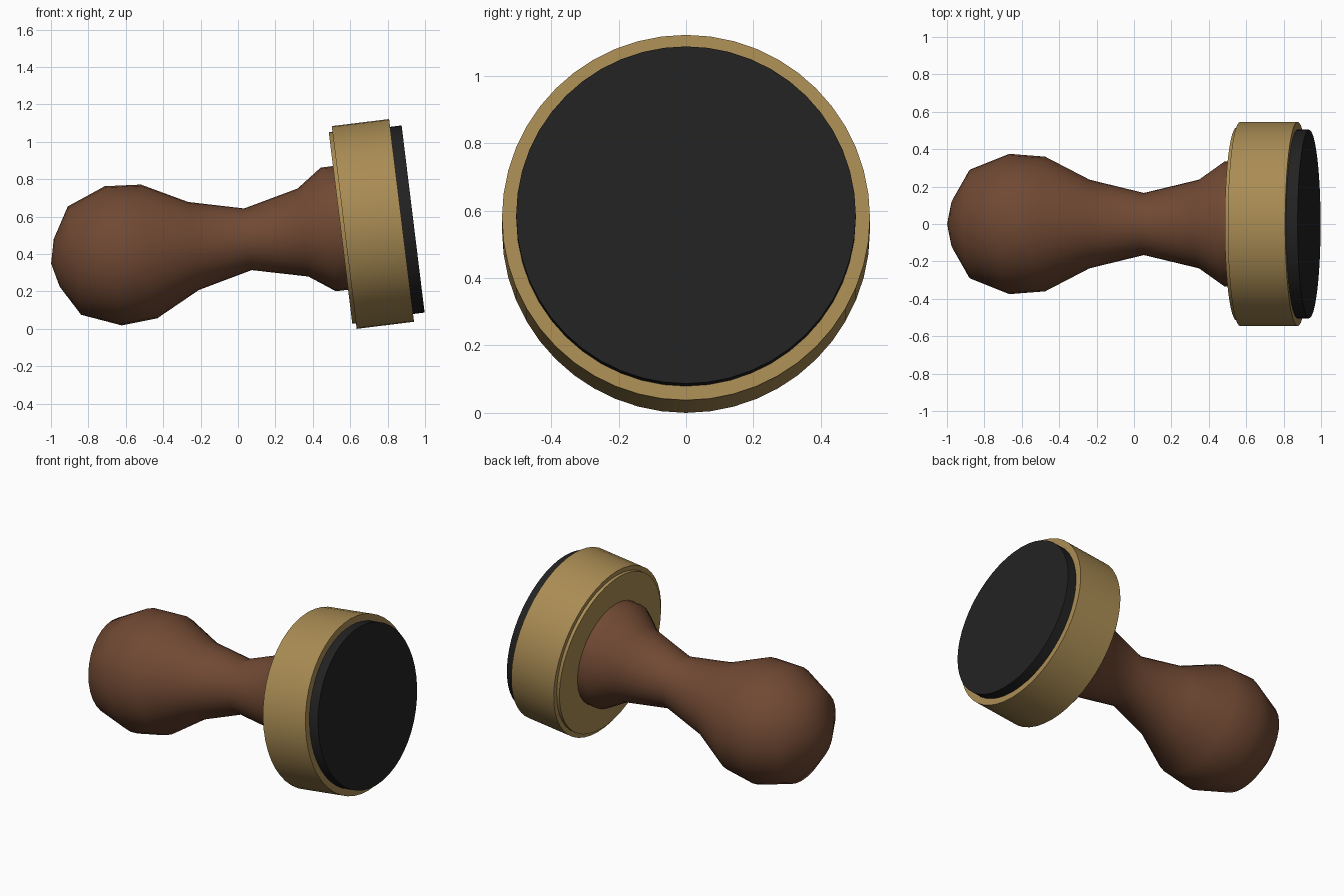
import bpy, bmesh, math
from mathutils import Matrix

cube = bpy.data.objects.get("Cube")
if cube:
    bpy.data.objects.remove(cube)

# Shared tilted axis: local z runs from the grip towards the pad
TILT = Matrix.Translation((0.568, 0, 0.542)) @ Matrix.Rotation(math.radians(83), 4, 'Y')


def material(name, rgb):
    m = bpy.data.materials.new(name)
    m.use_nodes = True
    m.diffuse_color = (*rgb, 1)
    bsdf = next(n for n in m.node_tree.nodes if n.type == 'BSDF_PRINCIPLED')
    bsdf.inputs["Base Color"].default_value = (*rgb, 1)
    bsdf.inputs["Roughness"].default_value = 0.7
    return m


def lathe(name, profile, segments, mat, angle):
    """Revolve (radius, distance along axis) points into a closed solid."""
    bm = bmesh.new()
    verts = [bm.verts.new((r, 0, s)) for r, s in profile]
    edges = [bm.edges.new(pair) for pair in zip(verts, verts[1:])]
    bmesh.ops.spin(bm, geom=verts + edges, cent=(0, 0, 0), axis=(0, 0, 1),
                   angle=math.tau, steps=segments, use_duplicate=False)
    bmesh.ops.remove_doubles(bm, verts=bm.verts, dist=1e-4)
    bmesh.ops.recalc_face_normals(bm, faces=bm.faces)
    mesh = bpy.data.meshes.new(name)
    bm.to_mesh(mesh)
    bm.free()
    mesh.transform(TILT)
    mesh.materials.append(mat)
    obj = bpy.data.objects.new(name, mesh)
    bpy.context.collection.objects.link(obj)
    bpy.ops.object.select_all(action='DESELECT')
    obj.select_set(True)
    bpy.context.view_layer.objects.active = obj
    bpy.ops.object.shade_smooth_by_angle(angle=math.radians(angle))
    return obj


def disc(name, radius, back, front, mat):
    return lathe(name, [(0, back), (radius, back), (radius, front), (0, front)], 48, mat, 30)


wood = material("brown wood", (0.162, 0.066, 0.033))
brass = material("brass", (0.40, 0.262, 0.088))
rubber = material("black rubber", (0.016, 0.016, 0.016))

# Turned grip: rounded knob, narrow waist, flared foot
lathe("handle", [(0, -1.579), (0.128, -1.549), (0.292, -1.453), (0.375, -1.244),
                 (0.36, -1.051), (0.237, -0.812), (0.166, -0.519), (0.237, -0.222),
                 (0.333, -0.086), (0.333, 0.0), (0, 0.0)], 32, wood, 60)

# Stamp head: thin back plate, wide body, printing pad
disc("back_plate", 0.516, -0.02, 0.05, brass)
disc("head", 0.546, 0.0, 0.309, brass)
disc("stamp_pad", 0.504, 0.28, 0.371, rubber)
